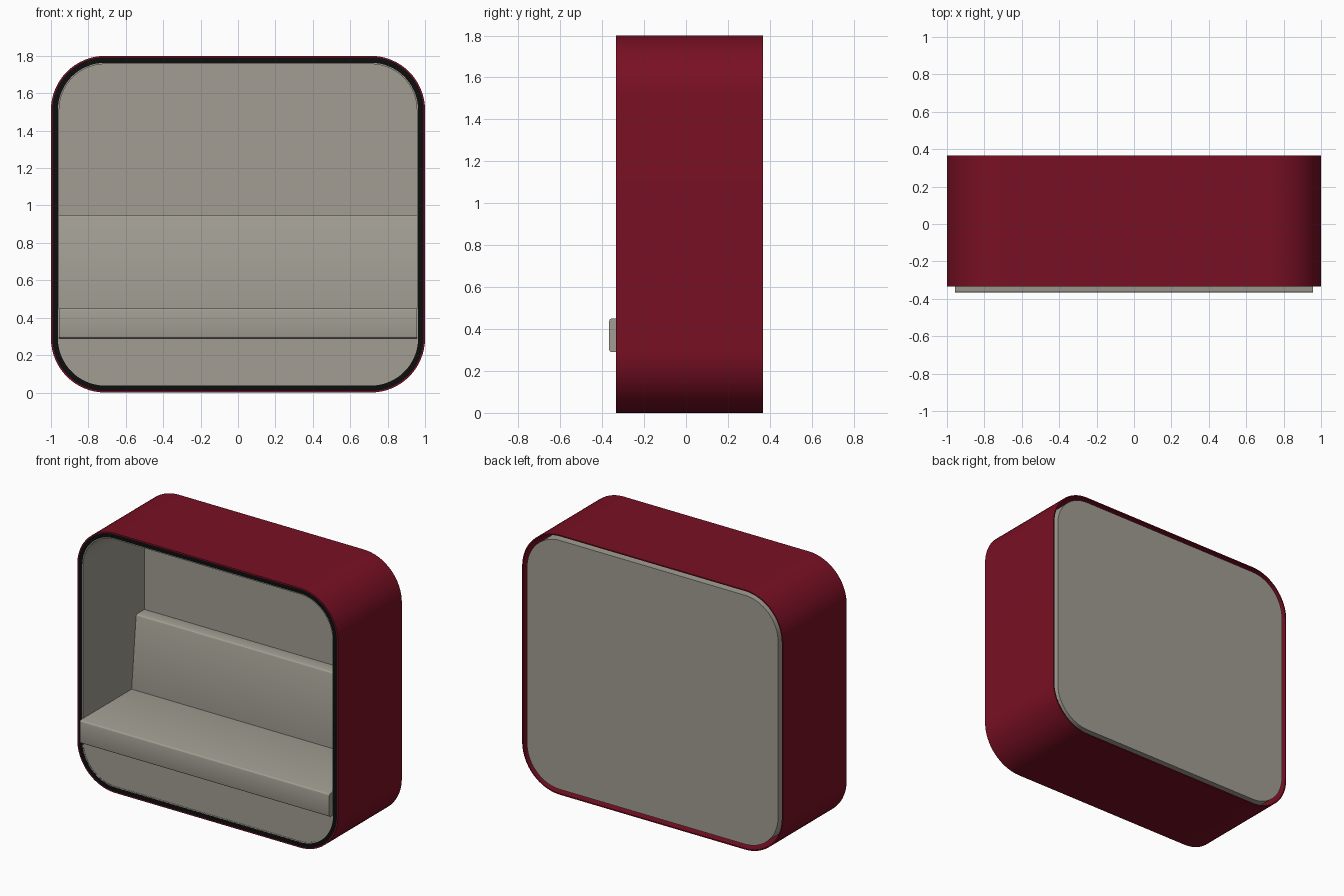
import bpy, bmesh, math

if "Cube" in bpy.data.objects:
    bpy.data.objects.remove(bpy.data.objects["Cube"])


def material(name, rgb):
    m = bpy.data.materials.new(name)
    m.diffuse_color = (*rgb, 1)
    m.use_nodes = True
    m.node_tree.nodes["Principled BSDF"].inputs["Base Color"].default_value = m.diffuse_color
    return m


RED = material("deep red", (0.19, 0.005, 0.017))
GREY = material("warm grey", (0.36, 0.34, 0.29))
BLACK = material("black", (0.004, 0.004, 0.004))


def finish(name, bm, mat):
    bmesh.ops.recalc_face_normals(bm, faces=bm.faces)
    me = bpy.data.meshes.new(name)
    bm.to_mesh(me)
    bm.free()
    me.materials.append(mat)
    ob = bpy.data.objects.new(name, me)
    bpy.context.collection.objects.link(ob)
    bpy.ops.object.select_all(action='DESELECT')
    ob.select_set(True)
    bpy.context.view_layer.objects.active = ob
    bpy.ops.object.shade_smooth_by_angle(angle=math.radians(25))
    return ob


def outline(inset, top=None, n=16):
    """Rounded rectangle in x-z, inset from the outer size; optional flat top."""
    r, hx, z0, z1 = 0.29 - inset, 1 - inset, inset, 1.8 - inset
    corners = [(-1, z0 + r, 180), (1, z0 + r, 270)]
    if top is None:
        corners += [(1, z1 - r, 0), (-1, z1 - r, 90)]
    pts = []
    for side, cz, start in corners:
        for i in range(n + 1):
            a = math.radians(start + 90 * i / n)
            pts.append((side * (hx - r) + r * math.cos(a), cz + r * math.sin(a)))
    if top is not None:
        pts += [(hx, top), (-hx, top)]
    return pts


def slab(name, pts, y0, y1, mat):
    bm = bmesh.new()
    a, b = ([bm.verts.new((x, y, z)) for x, z in pts] for y in (y0, y1))
    bm.faces.new(a)
    bm.faces.new(b)
    for i in range(len(a)):
        j = (i + 1) % len(a)
        bm.faces.new((a[i], a[j], b[j], b[i]))
    return finish(name, bm, mat)


def ring(name, outer, inner, y0, y1, mat):
    bm = bmesh.new()
    loops = [[bm.verts.new((x, y, z)) for x, z in pts]
             for pts, y in ((outer, y0), (outer, y1), (inner, y1), (inner, y0))]
    for k in range(4):
        a, b = loops[k], loops[(k + 1) % 4]
        for i in range(len(a)):
            j = (i + 1) % len(a)
            bm.faces.new((a[i], a[j], b[j], b[i]))
    return finish(name, bm, mat)


def cushion(name, profile, hx, width, mat):
    """y-z profile run across x, with its long edges rounded."""
    bm = bmesh.new()
    a, b = ([bm.verts.new((x, y, z)) for y, z in profile] for x in (-hx, hx))
    bm.faces.new(a)
    bm.faces.new(b)
    for i in range(len(a)):
        j = (i + 1) % len(a)
        bm.faces.new((a[i], a[j], b[j], b[i]))
    long_edges = [e for e in bm.edges if abs(e.verts[0].co.x - e.verts[1].co.x) > 1]
    bmesh.ops.bevel(bm, geom=long_edges, offset=width, segments=3, profile=0.5,
                    affect='EDGES')
    return finish(name, bm, mat)


FRONT, BACK, WALL = -0.333, 0.367, 0.34

# thin outer shell, with a gap between it and the inner box
ring("outer_shell", outline(0), outline(0.008), FRONT, BACK, RED)
# black trim closing the gap at the front
ring("front_trim", outline(0.008), outline(0.037), FRONT, FRONT + 0.02, BLACK)
# inner box walls and back
ring("inner_wall", outline(0.037), outline(0.044), FRONT + 0.001, WALL, GREY)
slab("back_panel", outline(0.037), WALL, BACK, GREY)
# solid base under the bench
slab("bench_base", outline(0.043, top=0.31), FRONT + 0.003, WALL, GREY)
# bench seat and leaning backrest
cushion("seat", [(-0.367, 0.29), (0.35, 0.29), (0.35, 0.45), (-0.367, 0.45)],
        0.957, 0.014, GREY)
cushion("backrest", [(0.195, 0.40), (0.36, 0.40), (0.36, 0.95), (0.25, 0.95)],
        0.957, 0.014, GREY)
